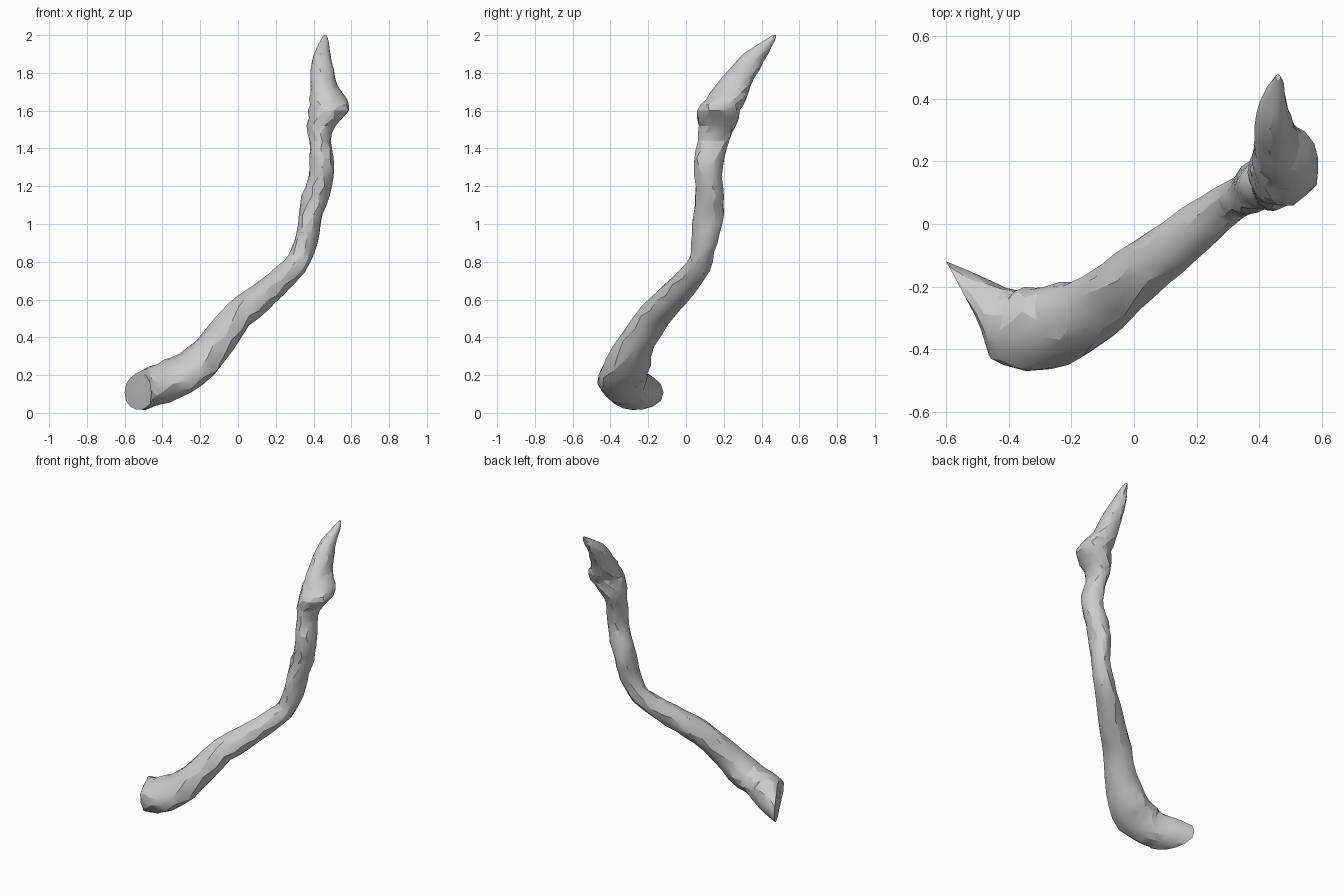
import bpy
import bmesh
import math
import random
from mathutils import Vector

cube = bpy.data.objects.get("Cube")
if cube:
    bpy.data.objects.remove(cube, do_unlink=True)

random.seed(4)
SIDES = 14
STEPS = 2

# Cross-sections along the branch: centre x, y, z, then the two half-widths
STATIONS = [
    (-.525, -.26, .11, .155, .1),
    (-.46, -.3, .135, .125, .105),
    (-.39, -.33, .16, .125, .11),
    (-.3, -.335, .2, .14, .1),
    (-.2, -.305, .27, .125, .1),
    (-.1, -.25, .385, .1, .085),
    (0, -.165, .515, .09, .08),
    (.1, -.09, .595, .085, .075),
    (.2, -.01, .68, .075, .068),
    (.3, .065, .775, .065, .062),
    (.345, .09, .86, .06, .065),
    (.37, .105, .95, .06, .075),
    (.385, .12, 1.05, .065, .08),
    (.41, .125, 1.15, .075, .076),
    (.44, .118, 1.25, .064, .073),
    (.444, .123, 1.35, .064, .08),
    (.433, .147, 1.44, .058, .083),
    (.443, .165, 1.52, .078, .1),
    (.483, .175, 1.6, .108, .115),
    (.48, .208, 1.66, .102, .107),
    (.455, .25, 1.73, .075, .095),
    (.447, .31, 1.82, .062, .08),
    (.445, .37, 1.9, .045, .065),
    (.458, .44, 1.97, .022, .03),
    (.46, .468, 2, .008, .01),
]


def spline(p, q, r, s, t):
    """Smooth interpolation between q and r."""
    return [(2 * b + (c - a) * t + (2 * a - 5 * b + 4 * c - d) * t * t
             + (3 * b - a - 3 * c + d) * t ** 3) / 2
            for a, b, c, d in zip(p, q, r, s)]


def refine(rows):
    """Insert in-between cross-sections."""
    last = len(rows) - 1
    out = []
    for i in range(last):
        p, s = rows[max(i - 1, 0)], rows[min(i + 2, last)]
        for k in range(STEPS):
            out.append(spline(p, rows[i], rows[i + 1], s, k / STEPS))
    return out + [list(rows[-1])]


def section_axes(rows, i):
    """Tilted sections on the lower limb turn level on the upper limb."""
    ahead = Vector(rows[min(i + 1, len(rows) - 1)][:3])
    behind = Vector(rows[max(i - 1, 0)][:3])
    along = (ahead - behind).normalized()
    cut = max(0, 1 - i / (2 * STEPS))
    along = along.lerp(Vector((.88, .47, 0)), cut).normalized()
    level = min(1, max(0, (rows[i][2] - .7) / .35))
    along = along.lerp(Vector((0, 0, 1)), level).normalized()
    side = Vector((.64, -.77, 0)).lerp(Vector((1, 0, 0)), level)
    side = (side - along * side.dot(along)).normalized()
    return side, along.cross(side)


def make_branch():
    rows = refine(STATIONS)
    bm = bmesh.new()
    rings = []
    for i, (x, y, z, wide, deep) in enumerate(rows):
        side, up = section_axes(rows, i)
        ring = []
        for k in range(SIDES):
            angle = math.tau * (k + i % 2 / 2) / SIDES
            rough = random.uniform(.94, 1.05)
            offset = side * wide * math.cos(angle) + up * deep * math.sin(angle)
            ring.append(bm.verts.new(Vector((x, y, z)) + offset * rough))
        rings.append(ring)

    # Triangulated skin between staggered rings
    for i, (low, high) in enumerate(zip(rings, rings[1:])):
        for k in range(SIDES):
            n = (k + 1) % SIDES
            if i % 2 == 0:
                bm.faces.new((low[k], low[n], high[k]))
                bm.faces.new((low[n], high[n], high[k]))
            else:
                bm.faces.new((low[k], low[n], high[n]))
                bm.faces.new((low[k], high[n], high[k]))

    # Flat cut end and pointed tip
    bm.faces.new(rings[0])
    bm.faces.new(rings[-1])
    bmesh.ops.recalc_face_normals(bm, faces=bm.faces)
    mesh = bpy.data.meshes.new("branch")
    bm.to_mesh(mesh)
    bm.free()
    branch = bpy.data.objects.new("branch", mesh)
    bpy.context.collection.objects.link(branch)
    return branch


def make_material(name, colour):
    mat = bpy.data.materials.new(name)
    mat.use_nodes = True
    mat.diffuse_color = colour
    for node in mat.node_tree.nodes:
        if node.type == "BSDF_PRINCIPLED":
            node.inputs["Base Color"].default_value = colour
            node.inputs["Roughness"].default_value = .8
    return mat


branch = make_branch()
branch.data.materials.append(make_material("light grey", (.6, .6, .6, 1)))

# Soft skin with crisp ridges
bpy.ops.object.select_all(action="DESELECT")
branch.select_set(True)
bpy.context.view_layer.objects.active = branch
bpy.ops.object.shade_smooth_by_angle(angle=math.radians(20))
